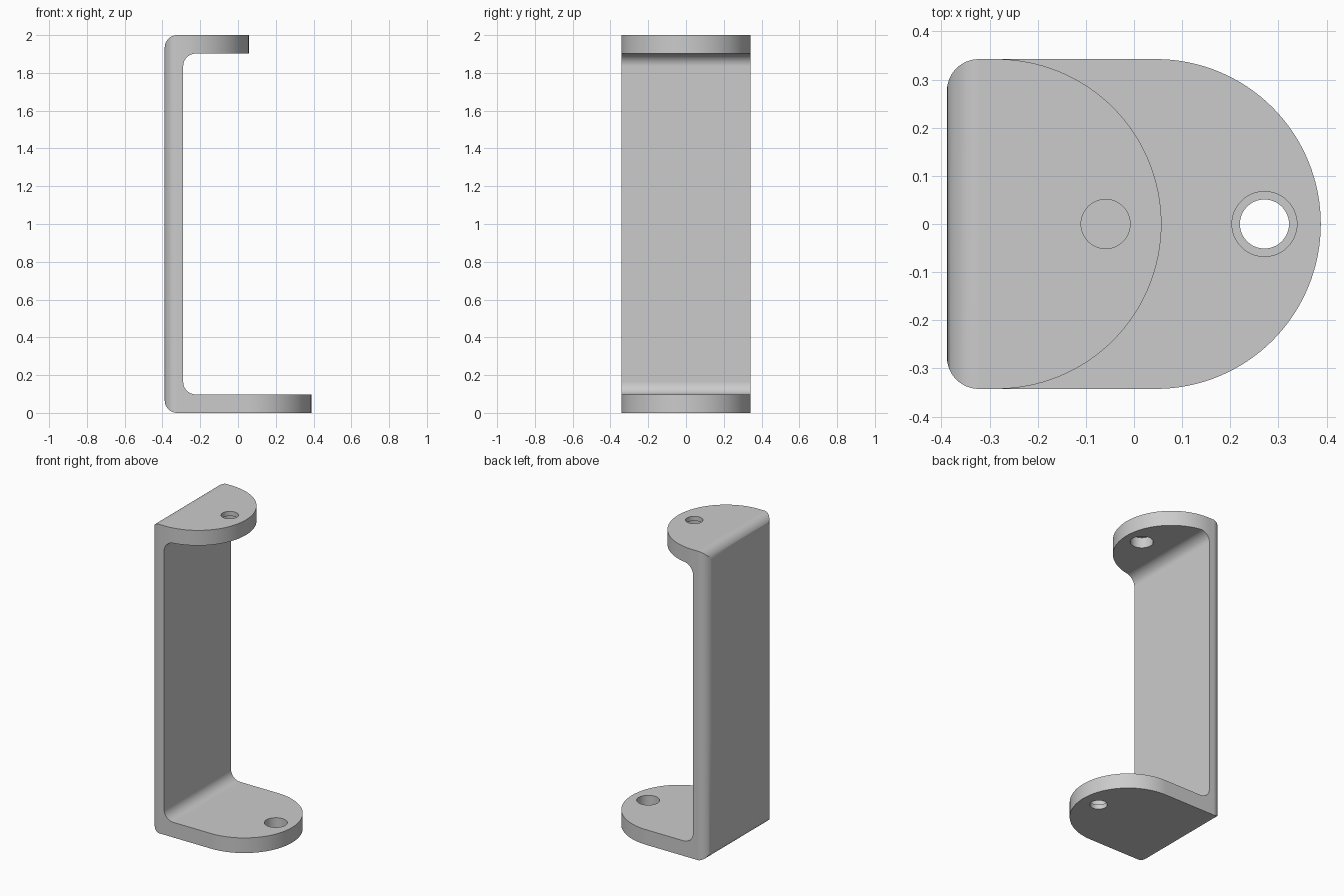
import bpy, bmesh
from math import cos, sin, pi, radians
from mathutils import Vector

if "Cube" in bpy.data.objects:
    bpy.data.objects.remove(bpy.data.objects["Cube"])

HALF_W = 0.3425   # half width, also radius of the rounded plate ends
BACK = -0.388     # outer face of the wall
THICK = 0.098
FILLET = 0.066
HEIGHT = 2.0


def arc(cx, cy, r, a0, a1, steps=12):
    angles = [radians(a0 + (a1 - a0) * i / steps) for i in range(steps + 1)]
    return [(cx + r * cos(a), cy + r * sin(a)) for a in angles]


def loft(name, rings):
    """Closed solid through rings of equal point count."""
    bm = bmesh.new()
    loops = [[bm.verts.new(p) for p in ring] for ring in rings]
    for a, b in zip(loops, loops[1:]):
        for i in range(len(a)):
            j = (i + 1) % len(a)
            bm.faces.new((a[i], a[j], b[j], b[i]))
    bm.faces.new(loops[0][::-1])
    bm.faces.new(loops[-1])
    bmesh.ops.recalc_face_normals(bm, faces=bm.faces)
    mesh = bpy.data.meshes.new(name)
    bm.to_mesh(mesh)
    bm.free()
    obj = bpy.data.objects.new(name, mesh)
    bpy.context.collection.objects.link(obj)
    return obj


def cut(target, cutter, operation):
    mod = target.modifiers.new(operation.title(), 'BOOLEAN')
    mod.operation = operation
    mod.solver = 'EXACT'
    mod.object = cutter
    bpy.context.view_layer.objects.active = target
    bpy.ops.object.modifier_apply(modifier=mod.name)
    bpy.data.objects.remove(cutter)


def plan(tip):
    """Plate outline from above: small back corners, round front."""
    back = BACK - 0.0005
    c = HALF_W - FILLET
    return (arc(tip - HALF_W, 0, HALF_W, -90, 90, 64)
            + arc(back + FILLET, c, FILLET, 90, 180)
            + arc(back + FILLET, -c, FILLET, 180, 270))


def at_height(points, z):
    return [(x, y, z) for x, y in points]


# C-shaped side profile with rounded bends, extruded across the width
inner = BACK + THICK + FILLET
outer = BACK + FILLET
low = THICK + FILLET
profile = (arc(outer, FILLET, FILLET, 270, 180)
           + arc(outer, HEIGHT - FILLET, FILLET, 180, 90)
           + [(0.5, HEIGHT), (0.5, HEIGHT - THICK)]
           + arc(inner, HEIGHT - low, FILLET, 90, 180)
           + arc(inner, low, FILLET, 180, 270)
           + [(0.5, THICK), (0.5, 0)])
bracket = loft("bracket", [[(x, y, z) for x, z in profile] for y in (-0.5, 0.5)])

# Trim to the long lower plate and the short upper plate
lower, upper = plan(0.388), plan(0.057)
trim = loft("plan_trim", [at_height(lower, -0.1), at_height(lower, 0.8),
                          at_height(upper, 1.2), at_height(upper, 2.1)])
cut(bracket, trim, 'INTERSECT')


# Stepped screw holes, the wide part opening toward the inside
def hole(x, r, z0, z1):
    ring = arc(x, 0, r, 0, 352.5, 47)
    cut(bracket, loft("hole_cutter", [at_height(ring, z0), at_height(ring, z1)]),
        'DIFFERENCE')


LIP = 0.03
for x, outside, inward in ((0.271, 0, 1), (-0.059, HEIGHT, -1)):
    for r, start in ((0.0675, LIP), (0.051, -0.1)):
        z0, z1 = sorted((outside + inward * start, outside + inward * 0.2))
        hole(x, r, z0, z1)

# Single grey finish
grey = bpy.data.materials.new("plain grey")
grey.use_nodes = True
colour = (0.6, 0.6, 0.6, 1)
grey.diffuse_color = colour
grey.node_tree.nodes["Principled BSDF"].inputs["Base Color"].default_value = colour
bracket.data.materials.clear()
bracket.data.materials.append(grey)
for face in bracket.data.polygons:
    face.material_index = 0

# Smooth bends, crisp edges
bpy.ops.object.select_all(action='DESELECT')
bracket.select_set(True)
bpy.context.view_layer.objects.active = bracket
bpy.ops.object.shade_smooth_by_angle(angle=radians(30))
normals = bracket.modifiers.new("Weighted Normals", 'WEIGHTED_NORMAL')
normals.keep_sharp = True
